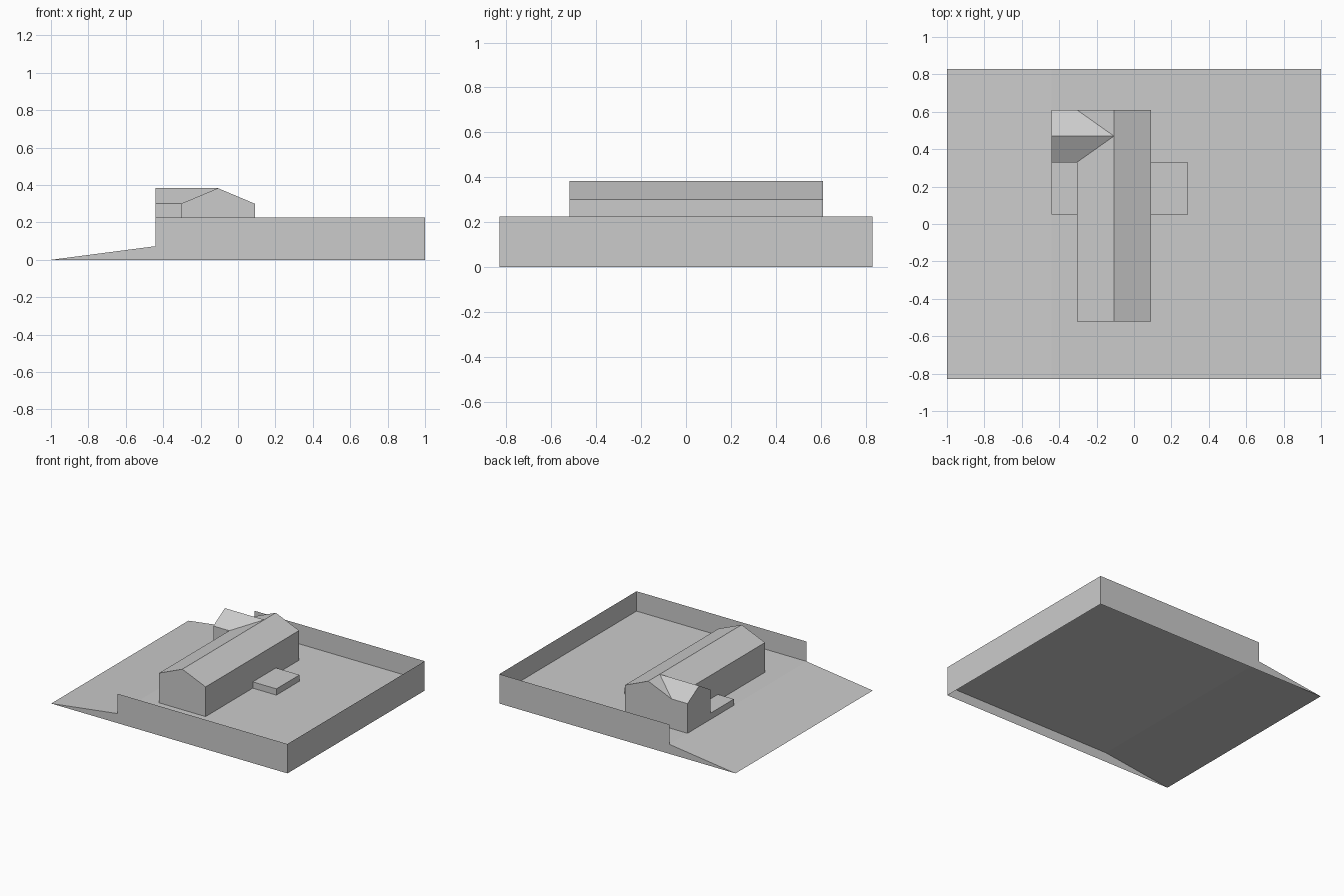
import bpy
import bmesh

if "Cube" in bpy.data.objects:
    bpy.data.objects.remove(bpy.data.objects["Cube"])

GROUND, FENCE_TOP = 0.073, 0.225
EAVE, RIDGE = 0.30, 0.383
HALF_X, HALF_Y, GATE_X = 1.0, 0.83, -0.44
WEST, EAST, MID = -0.305, 0.09, -0.107
SOUTH, NORTH, WING_S = -0.52, 0.61, 0.33

grey = bpy.data.materials.new("light grey")
grey.diffuse_color = (0.6, 0.6, 0.6, 1)
grey.use_nodes = True
grey.node_tree.nodes["Principled BSDF"].inputs["Base Color"].default_value = grey.diffuse_color


def make(name, verts, faces, closed=False):
    bm = bmesh.new()
    vs = [bm.verts.new(v) for v in verts]
    for f in faces:
        bm.faces.new([vs[i] for i in f])
    if closed:
        bmesh.ops.recalc_face_normals(bm, faces=bm.faces)
    me = bpy.data.meshes.new(name)
    bm.to_mesh(me)
    bm.free()
    me.materials.append(grey)
    ob = bpy.data.objects.new(name, me)
    bpy.context.collection.objects.link(ob)
    return ob


def prism(name, profile, y0, y1):
    """Extrude an x-z profile along y into a closed solid."""
    n = len(profile)
    verts = [(x, y, z) for y in (y0, y1) for x, z in profile]
    faces = [range(n), range(n, 2 * n)]
    faces += [(i, (i + 1) % n, n + (i + 1) % n, n + i) for i in range(n)]
    return make(name, verts, faces, True)


# Open-bottomed yard: a ramp leading up to a level surface
make("yard_ground",
     [(x, y, z) for x, z in ((-HALF_X, 0), (GATE_X, GROUND), (HALF_X, GROUND))
      for y in (-HALF_Y, HALF_Y)],
     [(0, 2, 3, 1), (2, 4, 5, 3)])

# Thin boundary walls, reaching down beside the ramp
side = [(-HALF_X, 0), (HALF_X, 0), (HALF_X, FENCE_TOP),
        (GATE_X, FENCE_TOP), (GATE_X, GROUND)]
for name, y, order in (("front_wall", -HALF_Y, (0, 1, 2, 3, 4)),
                       ("back_wall", HALF_Y, (4, 3, 2, 1, 0))):
    make(name, [(x, y, z) for x, z in side], [order])
make("end_wall",
     [(HALF_X, -HALF_Y, 0), (HALF_X, HALF_Y, 0),
      (HALF_X, HALF_Y, FENCE_TOP), (HALF_X, -HALF_Y, FENCE_TOP)],
     [(0, 1, 2, 3)])

# Long gabled house
prism("main_house",
      [(WEST, GROUND), (EAST, GROUND), (EAST, EAVE), (MID, RIDGE), (WEST, EAVE)],
      SOUTH, NORTH)

# Gabled wing whose roof runs into the main roof along two valleys
mid_y = (WING_S + NORTH) / 2
make("side_wing",
     [(GATE_X, WING_S, GROUND), (GATE_X, NORTH, GROUND), (GATE_X, NORTH, EAVE),
      (GATE_X, mid_y, RIDGE), (GATE_X, WING_S, EAVE),
      (WEST, WING_S, GROUND), (WEST, NORTH, GROUND), (WEST, NORTH, EAVE),
      (MID, mid_y, RIDGE), (WEST, WING_S, EAVE)],
     [(0, 4, 3, 2, 1), (0, 5, 9, 4), (1, 2, 7, 6), (4, 9, 8, 3), (3, 8, 7, 2)])

# Low terraces on both sides of the house
for name, x0, x1 in (("west_terrace", GATE_X, WEST), ("east_terrace", EAST, 0.29)):
    top = GROUND + 0.048
    prism(name, [(x0, GROUND), (x1, GROUND), (x1, top), (x0, top)], 0.05, WING_S)
